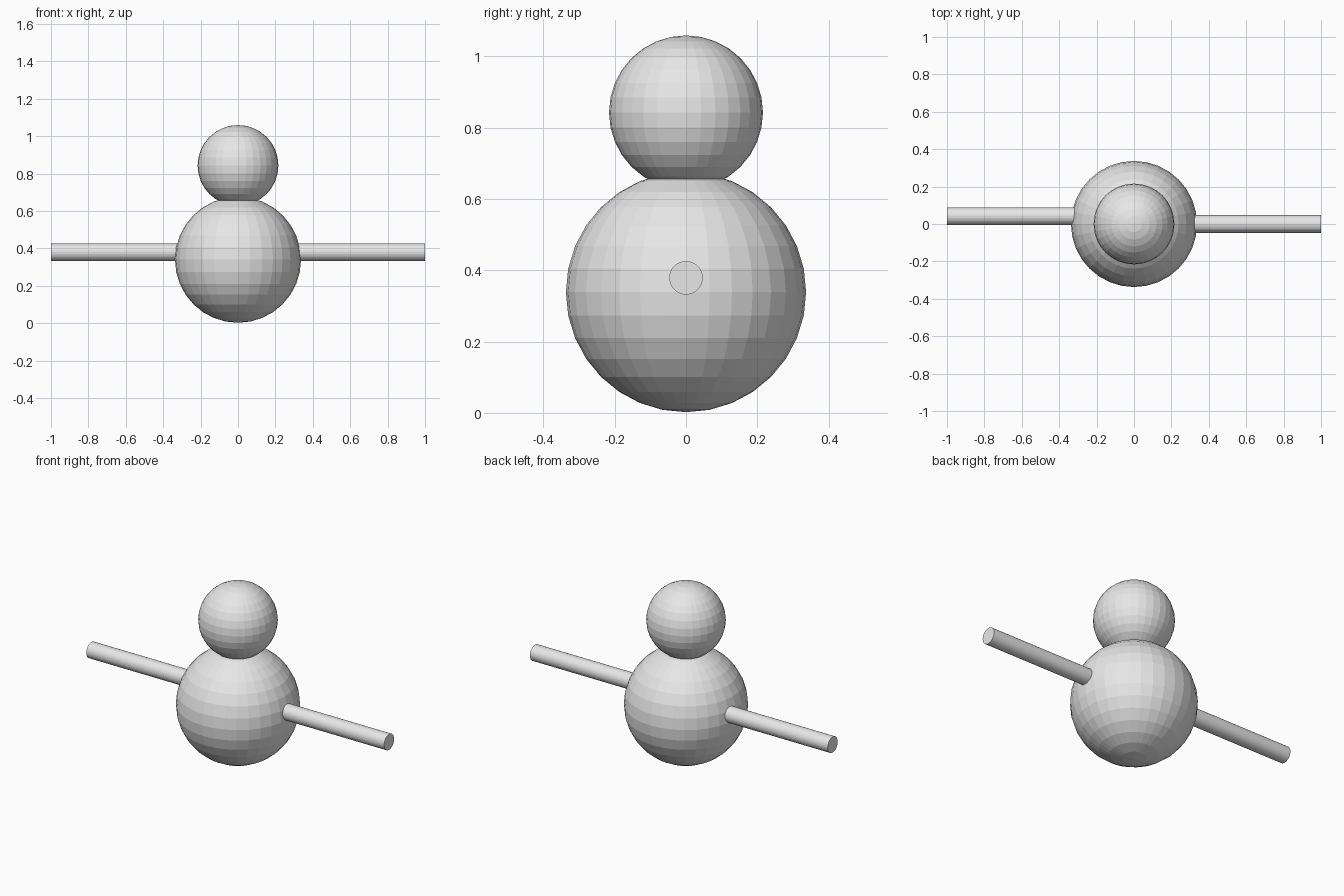
import bpy
import math

cube = bpy.data.objects.get("Cube")
if cube:
    bpy.data.objects.remove(cube, do_unlink=True)

# One plain grey for everything
grey = bpy.data.materials.new("light_grey")
grey.use_nodes = True
colour = (0.8, 0.8, 0.8, 1)
grey.diffuse_color = colour
grey.node_tree.nodes["Principled BSDF"].inputs["Base Color"].default_value = colour


def finish(name):
    obj = bpy.context.object
    obj.name = name
    obj.data.materials.append(grey)
    return obj


def ball(name, radius, z):
    bpy.ops.mesh.primitive_uv_sphere_add(
        segments=32, ring_count=16, radius=radius, location=(0, 0, z))
    return finish(name)


def arm(name, side, y):
    # Runs from inside the body out to the tip
    inner, outer = 0.2, 1.0
    bpy.ops.mesh.primitive_cylinder_add(
        vertices=32, radius=0.047, depth=outer - inner,
        location=(side * (inner + outer) / 2, y, 0.379),
        rotation=(0, math.pi / 2, 0))
    return finish(name)


# Stacked balls
ball("body", 0.337, 0.339)
ball("head", 0.216, 0.843)

# Straight stick arms; the right one sits slightly further back
arm("left_arm", 1, 0.0)
arm("right_arm", -1, 0.042)
